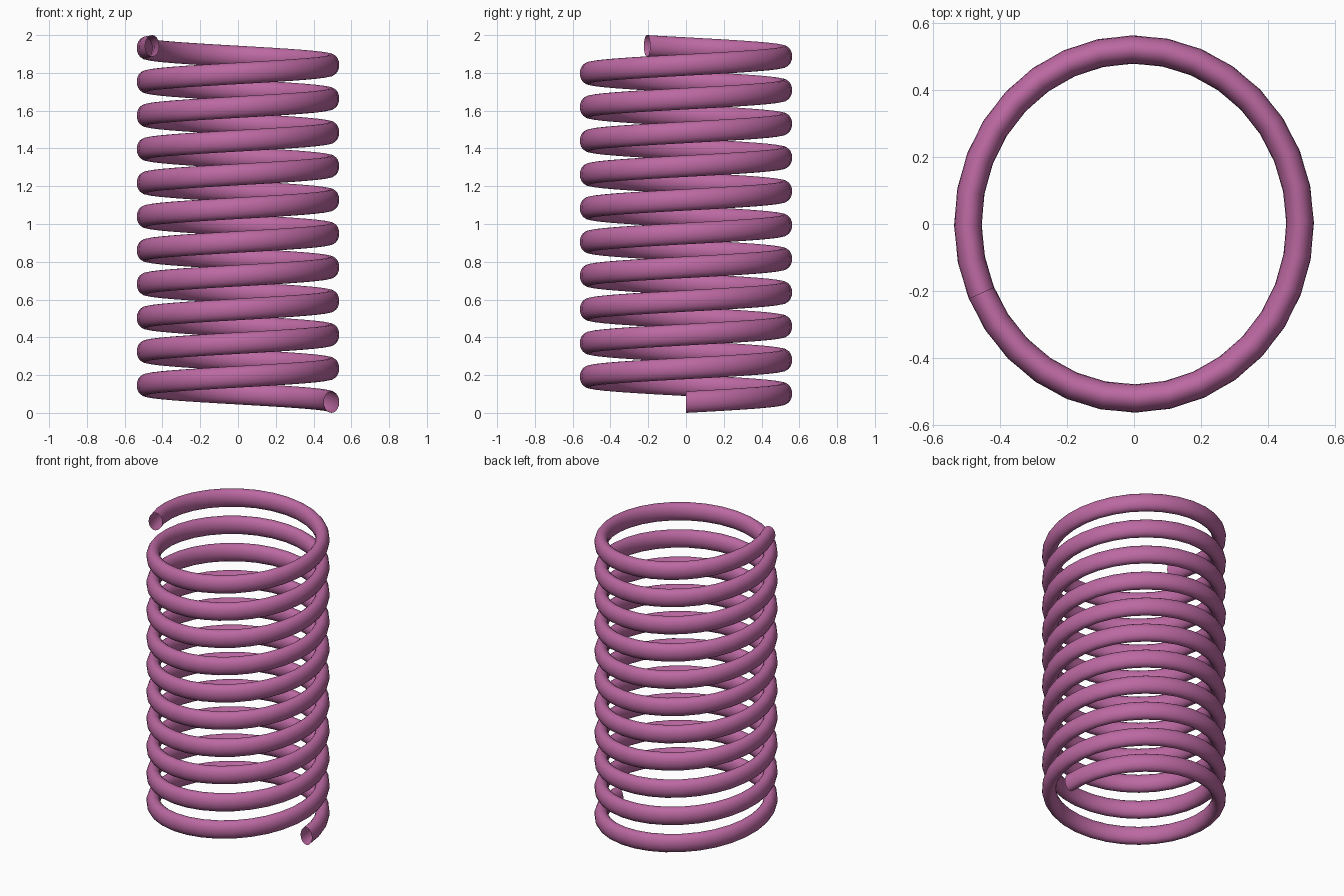
import bpy, bmesh
from math import sin, cos, pi

if "Cube" in bpy.data.objects:
    bpy.data.objects.remove(bpy.data.objects["Cube"])

TURNS = 10.565
STEPS = 338                       # about 32 segments per turn
SIDES = 20
RX, RY = 0.495, 0.52              # centre line radii
TX, TY, TZ = 0.041, 0.042, 0.057  # wire thickness radii
Z0, Z1 = TZ, 2.0 - TZ

# coil wire: cross-section rings swept along a helix, open at both ends
bm = bmesh.new()
rings = []
for i in range(STEPS + 1):
    f = i / STEPS
    a = 2 * pi * TURNS * f
    z = Z0 + (Z1 - Z0) * f
    ring = []
    for j in range(SIDES):
        p = 2 * pi * j / SIDES
        ring.append(bm.verts.new((cos(a) * (RX + TX * cos(p)),
                                  sin(a) * (RY + TY * cos(p)),
                                  z + TZ * sin(p))))
    rings.append(ring)
for r0, r1 in zip(rings, rings[1:]):
    for j in range(SIDES):
        k = (j + 1) % SIDES
        face = bm.faces.new((r0[j], r1[j], r1[k], r0[k]))
        face.smooth = True
bmesh.ops.recalc_face_normals(bm, faces=bm.faces)

mesh = bpy.data.meshes.new("coil_spring")
bm.to_mesh(mesh)
bm.free()
spring = bpy.data.objects.new("coil_spring", mesh)
bpy.context.collection.objects.link(spring)

# pink material
mat = bpy.data.materials.new("pink")
mat.diffuse_color = (0.50, 0.14, 0.36, 1)
mat.use_nodes = True
mat.node_tree.nodes["Principled BSDF"].inputs["Base Color"].default_value = mat.diffuse_color
mesh.materials.append(mat)
